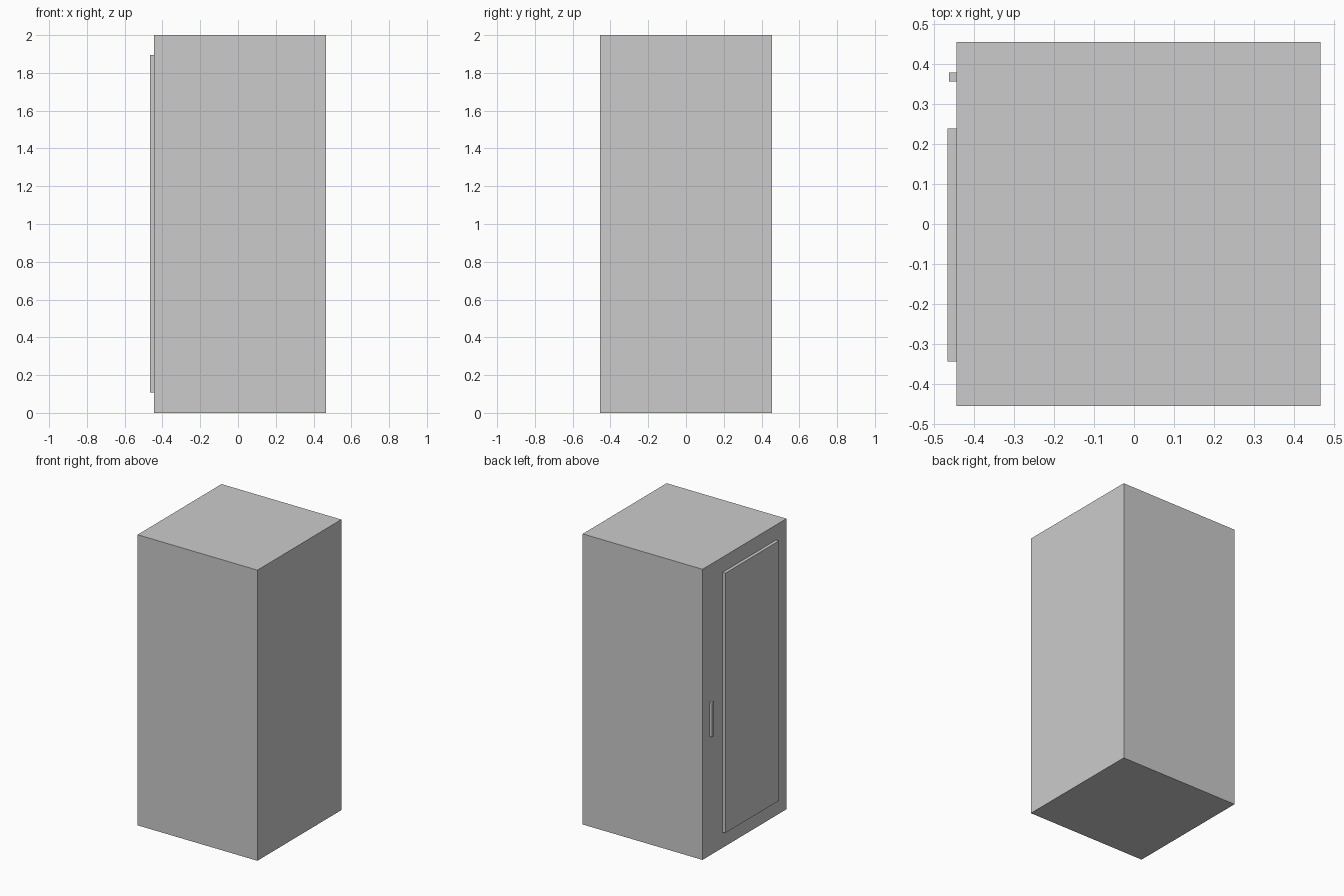
import bpy

if "Cube" in bpy.data.objects:
    bpy.data.objects.remove(bpy.data.objects["Cube"])


def box(name, lo, hi):
    """Box spanning two opposite corners."""
    centre = [(a + b) / 2 for a, b in zip(lo, hi)]
    bpy.ops.mesh.primitive_cube_add(size=1, location=centre)
    ob = bpy.context.object
    ob.name = name
    ob.scale = [b - a for a, b in zip(lo, hi)]
    bpy.ops.object.transform_apply(location=False, rotation=False, scale=True)
    return ob


FACE_X = -0.445  # cabinet side that carries the door

# Main cabinet
box("cabinet_body", (FACE_X, -0.456, 0), (0.467, 0.456, 2))

# Raised door panel and its slim vertical handle
box("door_panel", (-0.467, -0.344, 0.108), (FACE_X, 0.239, 1.896))
box("door_handle", (-0.463, 0.357, 0.82), (FACE_X, 0.379, 1.055))
